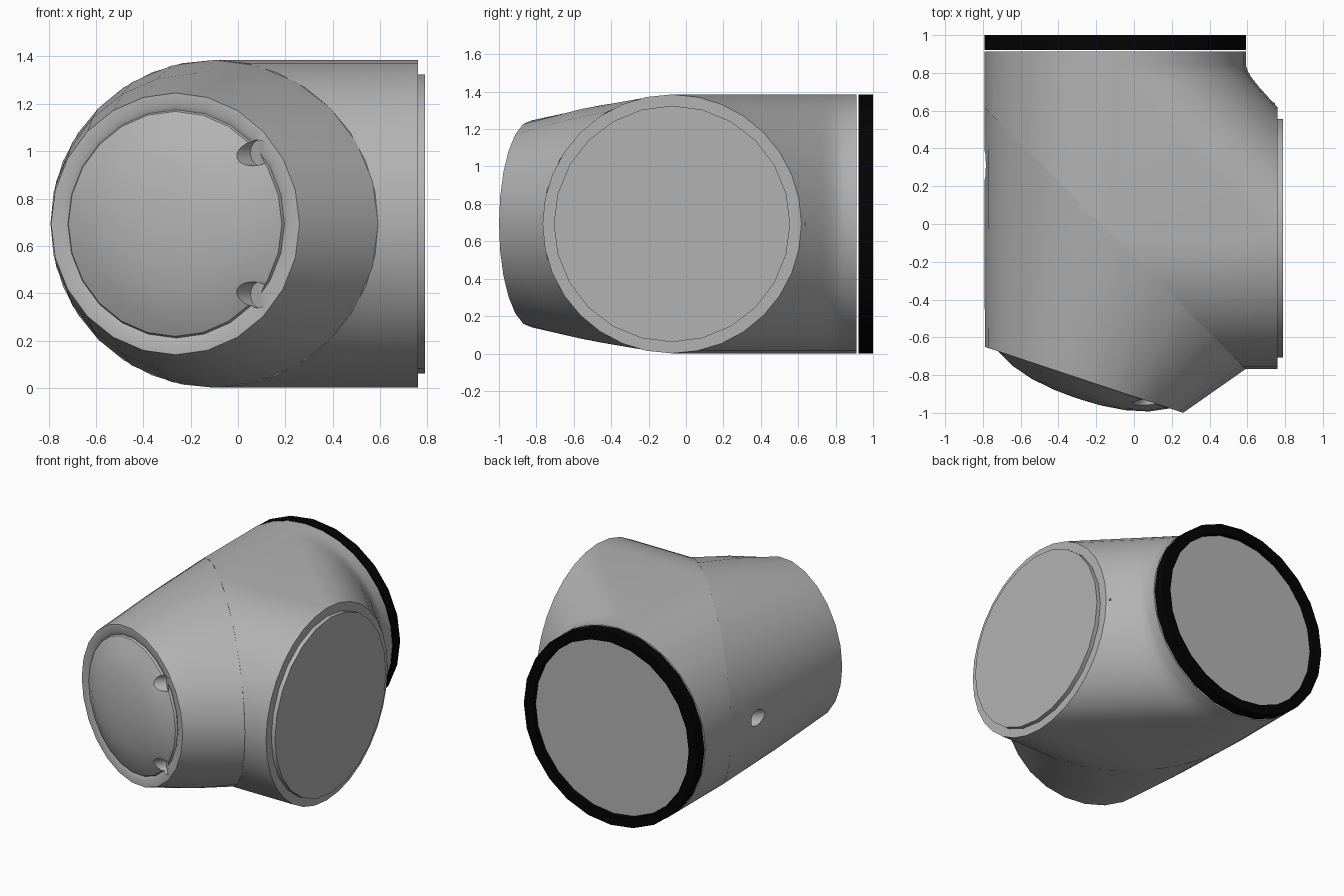
import bpy, bmesh, math
from mathutils import Vector

if "Cube" in bpy.data.objects:
    bpy.data.objects.remove(bpy.data.objects["Cube"])

CX, CY, CZ, R, N = -0.10, -0.075, 0.693, 0.692, 24   # axes of the two crossing tubes
GREY, BLACK = (0.45, 0.45, 0.45, 1), (0.001, 0.001, 0.001, 1)


def paint(name, color):
    mat = bpy.data.materials.new(name)
    mat.diffuse_color = color
    mat.use_nodes = True
    mat.node_tree.nodes["Principled BSDF"].inputs["Base Color"].default_value = mat.diffuse_color
    return mat


MATS = {GREY: paint("grey_paint", GREY), BLACK: paint("black_rubber", BLACK)}


def smooth(ob, angle=35):
    bpy.ops.object.select_all(action='DESELECT')
    ob.select_set(True)
    bpy.context.view_layer.objects.active = ob
    bpy.ops.object.shade_smooth_by_angle(angle=math.radians(angle))


def make(name, rings, color=GREY, closed=False):
    """Loft rings of points; cap both ends, or join last to first if closed."""
    bm = bmesh.new()
    loops = [[bm.verts.new(p) for p in ring] for ring in rings]
    n = len(loops[0])
    pairs = list(zip(loops, loops[1:] + loops[:1]))
    for a, b in pairs if closed else pairs[:-1]:
        for i in range(n):
            j = (i + 1) % n
            bm.faces.new((a[i], a[j], b[j], b[i]))
    if not closed:
        bm.faces.new(loops[0][::-1])
        bm.faces.new(loops[-1])
    bmesh.ops.remove_doubles(bm, verts=bm.verts, dist=0.0005)
    bmesh.ops.recalc_face_normals(bm, faces=bm.faces)
    me = bpy.data.meshes.new(name)
    bm.to_mesh(me)
    bm.free()
    ob = bpy.data.objects.new(name, me)
    bpy.context.collection.objects.link(ob)
    me.materials.append(MATS[color])
    smooth(ob)
    return ob


def circle(center, u, v, r, n=N):
    c, u, v = Vector(center), Vector(u), Vector(v)
    return [c + r * (math.cos(2 * math.pi * i / n) * u + math.sin(2 * math.pi * i / n) * v)
            for i in range(n)]


# Elbow body: horizontal slices of the two mitred tubes with a blended inner corner
def slice_outline(t):
    w, z = R * math.cos(t), CZ + R * math.sin(t)
    pts = [(CX - w, 0.912), (CX - w, CY + w), (CX + w, CY - w), (0.76, CY - w), (0.76, CY + w)]
    pts += [(CX + w + dx, 0.84 - dy)
            for dx, dy in ((0.07, 0.115), (0.03, 0.065), (0.01, 0.03), (0, 0), (0, -0.072))]
    return [(x, y, z) for x, y in pts]


make("elbow_body", [slice_outline(math.radians(-90 + 180 * i / 16)) for i in range(17)])

# Front cap: loft from the diagonal seam to a tilted circle, then rim, groove and dome
nrm = Vector((-0.316, -0.949, 0))
tan = Vector((-0.949, 0.316, 0))
up = Vector((0, 0, 1))
C = Vector((-0.265, -0.825, CZ))
seam = circle((CX, CY, CZ), (-1, 1, 0), up, R)
rim = circle(C, tan, up, 0.553)
mid = [(a + b) / 2 for a, b in zip(seam, rim)]
for p in mid:
    p.z = CZ + (p.z - CZ) * 1.02
dome = [(0.505, 0), (0.482, -0.012), (0.475, 0.002), (0.38, 0.05), (0.26, 0.083), (0.13, 0.1), (0.03, 0.104)]
cap = make("end_cap", [seam, mid, rim] + [circle(C + nrm * h, tan, up, r) for r, h in dome])

# Three shallow screw holes drilled square to the seam
axis = Vector((1, 1, 0)).normalized()
side = Vector((1, -1, 0)).normalized()
for p in ((0.035, -0.985, CZ + 0.3), (0.035, -0.985, CZ - 0.3), (-0.79, 0.31, CZ)):
    p = Vector(p)
    cut = make("screw_hole_cutter", [circle(p - axis * 0.2, side, up, 0.055, 16),
                                     circle(p + axis * 0.08, side, up, 0.055, 16)])
    cut.hide_render = True
    mod = cap.modifiers.new("hole", 'BOOLEAN')
    mod.operation, mod.solver, mod.object = 'DIFFERENCE', 'EXACT', cut
    bpy.context.view_layer.objects.active = cap
    bpy.ops.object.modifier_apply(modifier=mod.name)
    bpy.data.objects.remove(cut)
smooth(cap)

# Side flange plate and recessed back plate
Y, X = (0, 1, 0), (1, 0, 0)
make("side_plate", [circle((x, CY, CZ), Y, up, 0.632) for x in (0.75, 0.79)])
make("back_plate", [circle((CX, y, CZ), X, up, 0.625) for y in (0.922, 0.965)])

# Black sealing ring, separated from the body by a thin gap
make("seal_ring", [circle((CX, y, CZ), X, up, r)
                   for r, y in ((0.622, 0.922), (R, 0.922), (R, 1.0), (0.622, 1.0))],
     BLACK, closed=True)


# Small alignment marks at the two flange edges
def mark(name, c, s):
    make(name, [[(c[0] + i * s[0], c[1] + j * s[1], c[2] + k * s[2])
                 for i, j in ((-1, -1), (1, -1), (1, 1), (-1, 1))] for k in (-1, 1)])


mark("side_mark", (0.735, 0.622, CZ), (0.012, 0.02, 0.006))
mark("back_mark", (-0.78, 0.895, CZ), (0.012, 0.012, 0.006))
